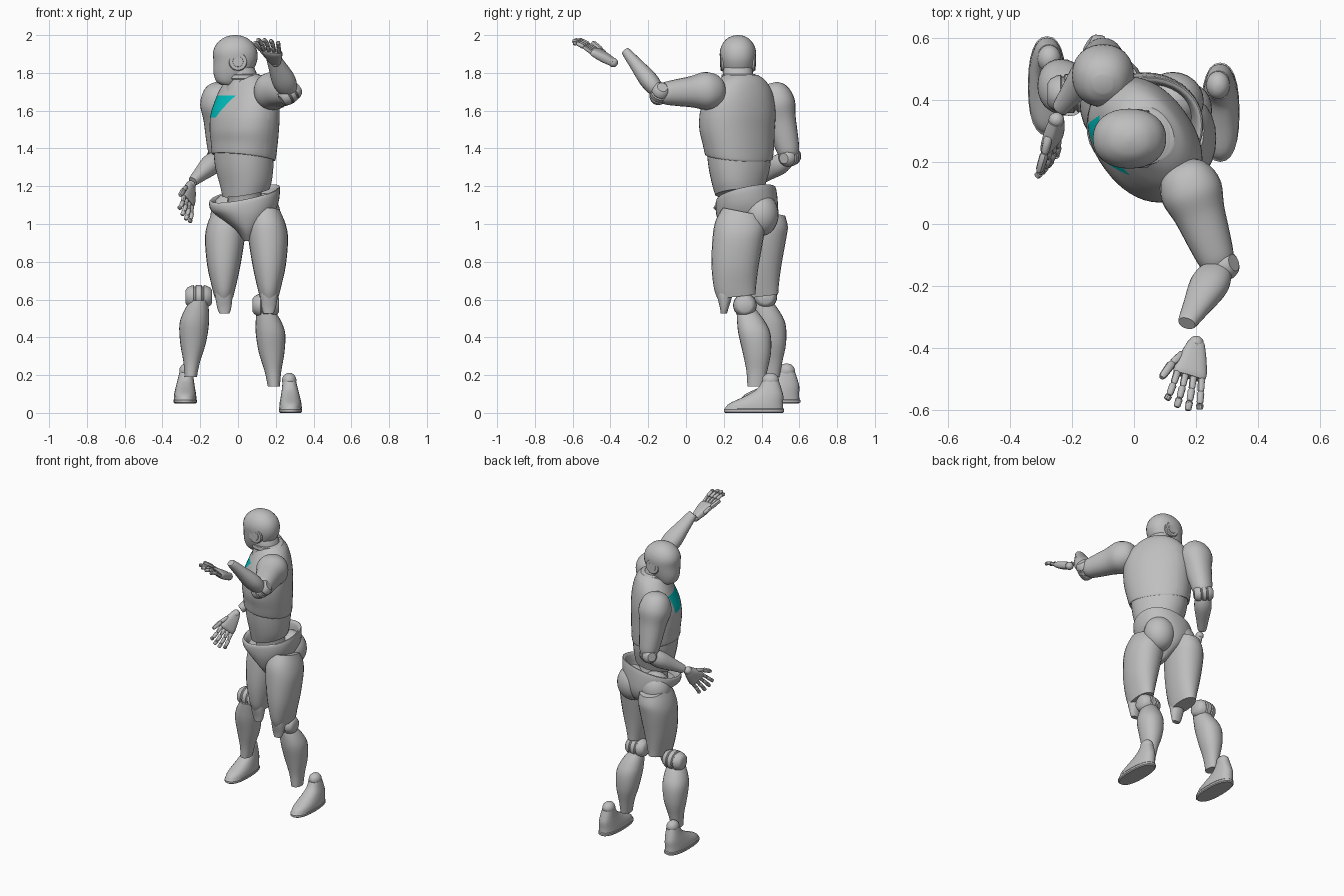
import bpy, bmesh, math
from mathutils import Vector, Matrix

cube = bpy.data.objects.get("Cube")
if cube:
    bpy.data.objects.remove(cube, do_unlink=True)


def material(name, color):
    m = bpy.data.materials.new(name)
    m.use_nodes = True
    m.diffuse_color = color
    m.node_tree.nodes["Principled BSDF"].inputs["Base Color"].default_value = color
    return m


GREY = material("body grey", (0.52, 0.52, 0.52, 1))
TEAL = material("teal", (0.0, 0.54, 0.54, 1))
WORLD = Matrix.Identity(4)
UP = Vector((0, 0, 1))
SIDE = Vector((1, 0, 0))
parts = []


def frame(p0, p1, across):
    """Axes with z running from p0 to p1 and x near the across direction."""
    p0, across = Vector(p0), Vector(across)
    z = (Vector(p1) - p0).normalized()
    x = (across - z * across.dot(z)).normalized()
    m = Matrix((x, z.cross(x), z)).transposed().to_4x4()
    m.translation = p0
    return m


def smooth_rings(rings, steps):
    """Catmull-Rom interpolation between cross-sections."""
    out = []
    for i in range(len(rings) - 1):
        a, b, c, d = (rings[max(0, min(len(rings) - 1, i + k))] for k in (-1, 0, 1, 2))
        for s in range(steps):
            t = s / steps
            out.append([q + 0.5 * t * (r - p + t * (2 * p - 5 * q + 4 * r - w + t * (3 * (q - r) + w - p)))
                        for p, q, r, w in zip(a, b, c, d)])
    return out + [rings[-1]]


def loft(name, rings, m=WORLD, n=24, steps=4, power=0.92, panel=()):
    """Skin rings of (z, cx, cy, rx, ry, tilt_x, tilt_y); panel planes bound a teal area."""
    rings = [tuple(r) + (0,) * (7 - len(r)) for r in rings]
    bm = bmesh.new()
    loops = []
    for z, cx, cy, rx, ry, kx, ky in smooth_rings(rings, steps):
        loop = []
        for i in range(n):
            a = math.tau * i / n
            c, s = math.cos(a), math.sin(a)
            x = rx * math.copysign(abs(c) ** power, c)
            y = ry * math.copysign(abs(s) ** power, s)
            loop.append(bm.verts.new((cx + x, cy + y, z + kx * x + ky * y)))
        loops.append(loop)
    for a, b in zip(loops, loops[1:]):
        for i in range(n):
            j = (i + 1) % n
            bm.faces.new((a[i], a[j], b[j], b[i]))
    bm.faces.new(loops[0][::-1])
    bm.faces.new(loops[-1])
    planes = [(Vector(co), Vector(no)) for co, no in panel]
    for co, no in planes:
        bmesh.ops.bisect_plane(bm, geom=bm.verts[:] + bm.edges[:] + bm.faces[:],
                               plane_co=co, plane_no=no)
    if planes:
        for f in bm.faces:
            center = f.calc_center_median()
            f.material_index = int(all((center - co).dot(no) > 0 for co, no in planes))
    bm.transform(m)
    bmesh.ops.recalc_face_normals(bm, faces=bm.faces)
    mesh = bpy.data.meshes.new(name)
    bm.to_mesh(mesh)
    bm.free()
    mesh.materials.append(GREY)
    if planes:
        mesh.materials.append(TEAL)
    ob = bpy.data.objects.new(name, mesh)
    bpy.context.collection.objects.link(ob)
    parts.append(ob)


def limb(name, p0, p1, profile, across=SIDE, flat=1.0, **kw):
    length = (Vector(p1) - Vector(p0)).length
    loft(name, [(t * length, 0, 0, r, r * flat) for t, r in profile],
         frame(p0, p1, across), **kw)


def barrel(name, center, axis, radius, width):
    """Rounded, grooved hinge drum."""
    half = [(.5, .55), (.44, .75), (.3, .92), (.2, .97), (.17, .87), (.13, .87), (.1, 1)]
    both = [(-t, r) for t, r in half] + [(t, r) for t, r in half[::-1]]
    axis = Vector(axis).normalized()
    across = UP if abs(axis.z) < 0.9 else SIDE
    loft(name, [(t * width, 0, 0, r * radius, r * radius) for t, r in both],
         frame(center, Vector(center) + axis, across), steps=1, power=1)


def ellipsoid(name, center, radii):
    rings = []
    for k in range(9):
        a = math.pi * (k / 8 - 0.5) * 0.97
        rings.append((center[2] + radii[2] * math.sin(a), center[0], center[1],
                      radii[0] * math.cos(a), radii[1] * math.cos(a)))
    loft(name, rings, steps=2, power=1)


# Head, turned to the side, with flush round ear caps
loft("head", [(1.735, -.05, .275, .035, .045), (1.755, -.05, .275, .065, .062),
              (1.80, -.03, .275, .1, .08), (1.86, -.015, .275, .115, .093),
              (1.91, -.015, .275, .117, .096), (1.95, -.015, .275, .101, .084),
              (1.98, -.015, .275, .07, .06), (1.994, -.015, .275, .04, .034),
              (2.0, -.015, .275, .01, .01)], n=32)
for name, radius, reach in (("ear_cap", .05, .093), ("ear_hub", .03, .095)):
    limb(name, (0, .275 - reach, 1.86), (0, .275 + reach, 1.86),
         [(0, radius * .9), (.03, radius), (.97, radius), (1, radius * .9)], steps=1, power=1)
loft("neck", [(1.70, .03, .28, .1, .1), (1.76, .025, .28, .082, .085),
              (1.80, .02, .275, .078, .08), (1.84, .01, .275, .07, .075)])
loft("neck_collar", [(1.765, .025, .28, .088, .09), (1.77, .025, .28, .094, .094),
                     (1.79, .025, .28, .092, .092), (1.795, .025, .28, .08, .08)], steps=1)

# Torso, twisted at the waist, with a slanted breast panel
torso = Matrix.Translation((.03, .28, 0)) @ Matrix.Rotation(math.radians(-54), 4, 'Z')
loft("chest", [(1.37, 0, 0, .175, .14, 0, -.15), (1.355, 0, 0, .186, .15, 0, -.15),
               (1.42, .004, 0, .2, .154, 0, -.1), (1.5, .01, -.003, .212, .158),
               (1.58, .01, .002, .216, .154), (1.65, .01, .012, .205, .138),
               (1.71, .005, .02, .18, .118), (1.76, 0, .025, .135, .095),
               (1.79, 0, .02, .09, .075)], torso, n=48, steps=5,
     panel=[((0, 0, 1.565), (0, 0, 1)), ((0, 0, 1.68), (0, 0, -1)), ((-.14, 0, 0), (1, 0, 0)),
            ((0, 0, 1.605), (-1, 0, 1)), ((0, 0, 0), (0, -1, 0))])
loft("abdomen", [(1.165, .005, .012, .13, .117, .02, .2), (1.22, .005, .01, .148, .127, 0, .1),
                 (1.3, 0, .004, .169, .139), (1.4, 0, 0, .18, .143)], torso, n=32)
limb("waist_joint", (.04, .31, 1.08), (.03, .29, 1.2), [(0, .1), (.5, .09), (1, .1)])

# Pelvis shell with an open rim and full buttocks
loft("pelvis", [(.91, .055, .295, .025, .06), (.965, .05, .32, .06, .13),
                (1.03, .04, .325, .135, .16), (1.09, .035, .322, .178, .165, .1, .08),
                (1.15, .035, .318, .188, .16, .2, .2), (1.16, .035, .318, .178, .15, .2, .2),
                (1.145, .035, .318, .165, .138, .2, .2), (1.09, .035, .32, .15, .13, .1, .1)],
     n=36, steps=3)
for side, x in (("left", .125), ("right", -.045)):
    ellipsoid(side + "_buttock", (x, .395, 1.05), (.1, .095, .115))

# Legs: forward left, rearward right
THIGH = [(.615, .165, .268, .05, .1, 0, .12), (.67, .165, .26, .064, .112, 0, .1),
         (.78, .165, .26, .088, .125), (.92, .16, .275, .105, .135),
         (1.0, .152, .287, .1, .132, 0, -.1), (1.065, .145, .3, .08, .105, 0, -.2)]
GUARD = [(.525, .162, .2, .026, .016), (.56, .163, .203, .038, .024),
         (.63, .165, .205, .046, .042), (.7, .165, .21, .04, .04)]
SHIN = [(.14, .19, .37, .032, .045), (.22, .185, .375, .044, .055), (.32, .178, .375, .068, .075),
        (.42, .172, .362, .078, .085), (.49, .16, .342, .066, .072), (.545, .145, .32, .045, .052)]
FOOT = [(.022, .278, .36, .06, .155), (.05, .278, .372, .058, .142), (.09, .277, .415, .05, .1),
        (.125, .275, .44, .043, .066), (.165, .272, .447, .036, .046)]
SOLE = [(0, .278, .36, .056, .152), (.006, .278, .36, .062, .16), (.018, .278, .36, .062, .16),
        (.024, .278, .36, .056, .154)]


def moved(rings, flip, dx, dy, dz):
    return [(r[0] + dz, flip * r[1] + dx, r[2] + dy) + r[3:] for r in rings]


for side, flip, thigh, shin, foot in (
        ("left", 1, (0, 0, 0), (0, 0, 0), (0, 0, 0)),
        ("right", -1, (.09, .12, 0), (-.06, .08, .05), (-.002, .085, .05))):
    loft(side + "_thigh", moved(THIGH, flip, *thigh))
    loft(side + "_knee_guard", moved(GUARD, flip, *thigh))
    loft(side + "_shin", moved(SHIN, flip, *shin))
    loft(side + "_shoe", moved(FOOT, flip, *foot), power=.85)
    loft(side + "_sole", moved(SOLE, flip, *foot), steps=1, power=.85)
    knee = Vector((flip * .148 + shin[0], .312 + shin[1] * 1.35, .57 + shin[2] * .9))
    barrel(side + "_knee", knee, SIDE, .063, .14)
    ankle = Vector((flip * .271 + foot[0], .447 + foot[1], .172 + foot[2]))
    ellipsoid(side + "_ankle", ankle, (.038, .045, .04))


# Hands with a palm, four jointed fingers and a thumb
def hand(side, wrist, tip, across, thumb):
    m = frame(wrist, tip, across)
    size = (Vector(tip) - Vector(wrist)).length
    ellipsoid(side + "_wrist", wrist, (.025, .025, .025))
    loft(side + "_palm", [(0, 0, 0, .028, .02), (size * .2, 0, 0, .043, .025),
                          (size * .42, 0, 0, .055, .022), (size * .5, 0, 0, .05, .014)], m, power=.7)

    def finger(name, points, radius):
        points = [m @ Vector(p) for p in points]
        for a, b in zip(points, points[1:]):
            limb(name, a, b, [(0, radius * .75), (.12, radius), (.85, radius * .9), (1, radius * .6)],
                 m.col[0].xyz, n=10, steps=1)

    for i in range(4):
        x = (i - 1.5) * .027
        reach = 1 - .06 * abs(i - 1.5)
        finger(side + "_finger", [(x, 0, size * .47), (x * 1.15, .006, size * .68),
                                  (x * 1.28, .004, size * .85), (x * 1.4, -.004, size * reach)], .012)
    finger(side + "_thumb", [(thumb * .035, 0, size * .2), (thumb * .065, .01, size * .4),
                             (thumb * .09, .015, size * .66)], .014)


# Arms: left raised to the front, right bent at the waist
UPPER = [(0, .03), (.05, .065), (.15, .09), (.3, .1), (.5, .083), (.75, .07), (.92, .059), (1, .045)]
FORE = [(0, .038), (.14, .056), (.35, .062), (.7, .045), (.95, .033), (1, .028)]
for side, shoulder, elbow, wrist, fore_scale, flat in (
        ("left", (.15, .2, 1.71), (.275, -.14, 1.69), (.17, -.32, 1.915), 1, .78),
        ("right", (-.1, .45, 1.745), (-.1, .55, 1.355), (-.24, .37, 1.225), .86, 1)):
    limb(side + "_upper_arm", shoulder, elbow, UPPER)
    limb(side + "_forearm", elbow, wrist, [(t, r * fore_scale) for t, r in FORE], flat=flat)
    a, b, c = Vector(shoulder), Vector(elbow), Vector(wrist)
    barrel(side + "_elbow", b, (b - a).cross(c - b), .05, .12)
hand("left", (.2, -.385, 1.855), (.155, -.6, 1.98), (1, 0, -.3), -1)
hand("right", (-.25, .335, 1.205), (-.285, .17, 1.03), (.5, .55, -.67), -1)

# Shading
for ob in bpy.context.selected_objects:
    ob.select_set(False)
for ob in parts:
    ob.select_set(True)
bpy.context.view_layer.objects.active = parts[0]
bpy.ops.object.shade_smooth_by_angle(angle=math.radians(35))
